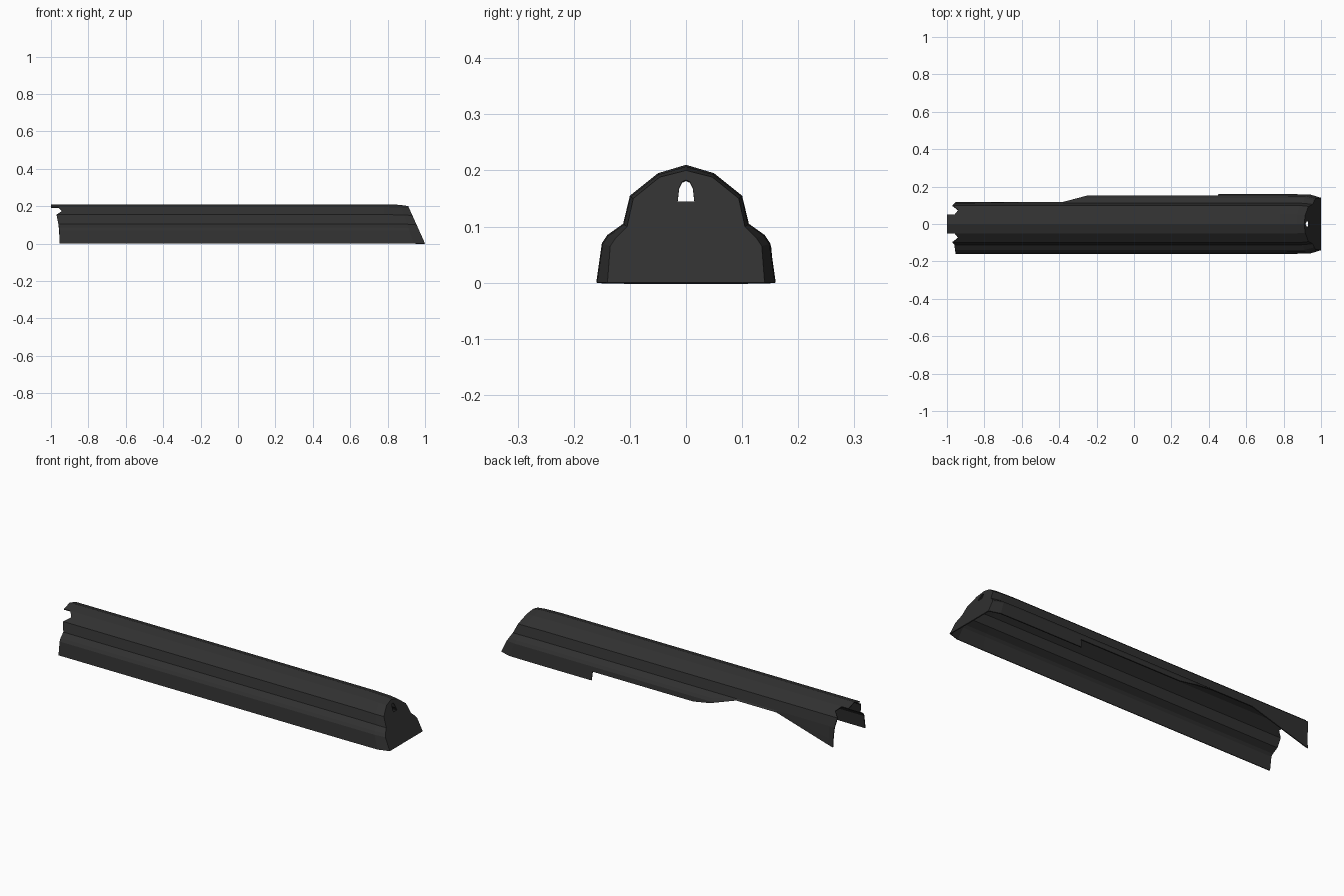
import bpy, bmesh

if "Cube" in bpy.data.objects:
    bpy.data.objects.remove(bpy.data.objects["Cube"])

mat = bpy.data.materials.new("dark charcoal")
mat.diffuse_color = (0.03, 0.03, 0.03, 1)
mat.use_nodes = True
mat.node_tree.nodes["Principled BSDF"].inputs["Base Color"].default_value = mat.diffuse_color

# Half cross-section (distance from centre, height), skirt up to ridge
HALF = [(.16, 0), (.15, .07), (.14, .085), (.112, .105),
        (.10, .155), (.075, .175), (.05, .195), (0, .21)]
FACE = [(.14, 0), (.135, .065), (.125, .08), (.105, .10),
        (.094, .15), (.0705, .169), (.047, .188), (0, .20)]


def skirt(*low):
    """Half section with its lowest points replaced."""
    return list(low) + HALF[len(low):]


CUT = skirt((.1535, .045))
TAPER = skirt((.152, .062), (.15, .07))
BARE = skirt((.118, .098), (.117, .10), (.115, .102))
FLARE = skirt((.118, 0), (.116, .035), (.114, .07))
REAR_X = [-.955, -.955, -.957, -.96, -.97, -.94, -.96, -.96]

# Stations along the length: x rule by (point index, height), +y half section
stations = [
    (lambda i, z: REAR_X[i], FLARE),
    (lambda i, z: -.93, skirt((.118, .006), (.116, .039), (.114, .072))),
    (lambda i, z: -.62, BARE),
    (lambda i, z: -.38, BARE),
    (lambda i, z: -.25, TAPER),
    (lambda i, z: -.15, CUT),
    (lambda i, z: .449, CUT),
    (lambda i, z: .451, HALF),
    (lambda i, z: .78, HALF),
    (lambda i, z: .94 - .35 * z, [(y * .99, z * .985) for y, z in HALF]),
    (lambda i, z: 1 - .45 * z, FACE),
]

bm = bmesh.new()
rings = []
for n, (fx, back) in enumerate(stations):
    front = back if n > 7 else HALF
    ring = [bm.verts.new((fx(i, z), -y, z)) for i, (y, z) in enumerate(front)]
    ring += [bm.verts.new((fx(i, back[i][1]), back[i][0], back[i][1]))
             for i in range(6, -1, -1)]
    rings.append(ring)

# Long shell skin
for a, b in zip(rings, rings[1:]):
    for i in range(len(a) - 1):
        bm.faces.new((a[i], b[i], b[i + 1], a[i + 1]))

# Rear tab on the ridge
tab = [bm.verts.new((-1, v.co.y, v.co.z)) for v in rings[0][6:9]]
for i in range(2):
    bm.faces.new((tab[i], rings[0][6 + i], rings[0][7 + i], tab[i + 1]))

# Sloped front wall, two halves around the small opening
end = rings[-1]


def on_slope(y, z):
    return bm.verts.new((1 - .45 * z, y, z))


low, sill, top = on_slope(0, 0), on_slope(0, .145), on_slope(0, .183)
for side, edge in ((-1, end[:8]), (1, end[:6:-1])):
    hole = [on_slope(side * y, z) for y, z in ((.007, .18), (.012, .17), (.015, .145))]
    bm.faces.new(edge + [top] + hole + [sill, low])

bmesh.ops.recalc_face_normals(bm, faces=bm.faces)
# Make sure the ridge faces point up so the thickness goes inward
ridge = max(bm.faces, key=lambda f: f.calc_center_median().z)
if ridge.normal.z < 0:
    bmesh.ops.reverse_faces(bm, faces=bm.faces)

mesh = bpy.data.meshes.new("shell_cover")
bm.to_mesh(mesh)
bm.free()
mesh.materials.append(mat)
cover = bpy.data.objects.new("shell_cover", mesh)
bpy.context.collection.objects.link(cover)

# Thin wall
wall = cover.modifiers.new("wall", 'SOLIDIFY')
wall.thickness = .005
wall.offset = -1
